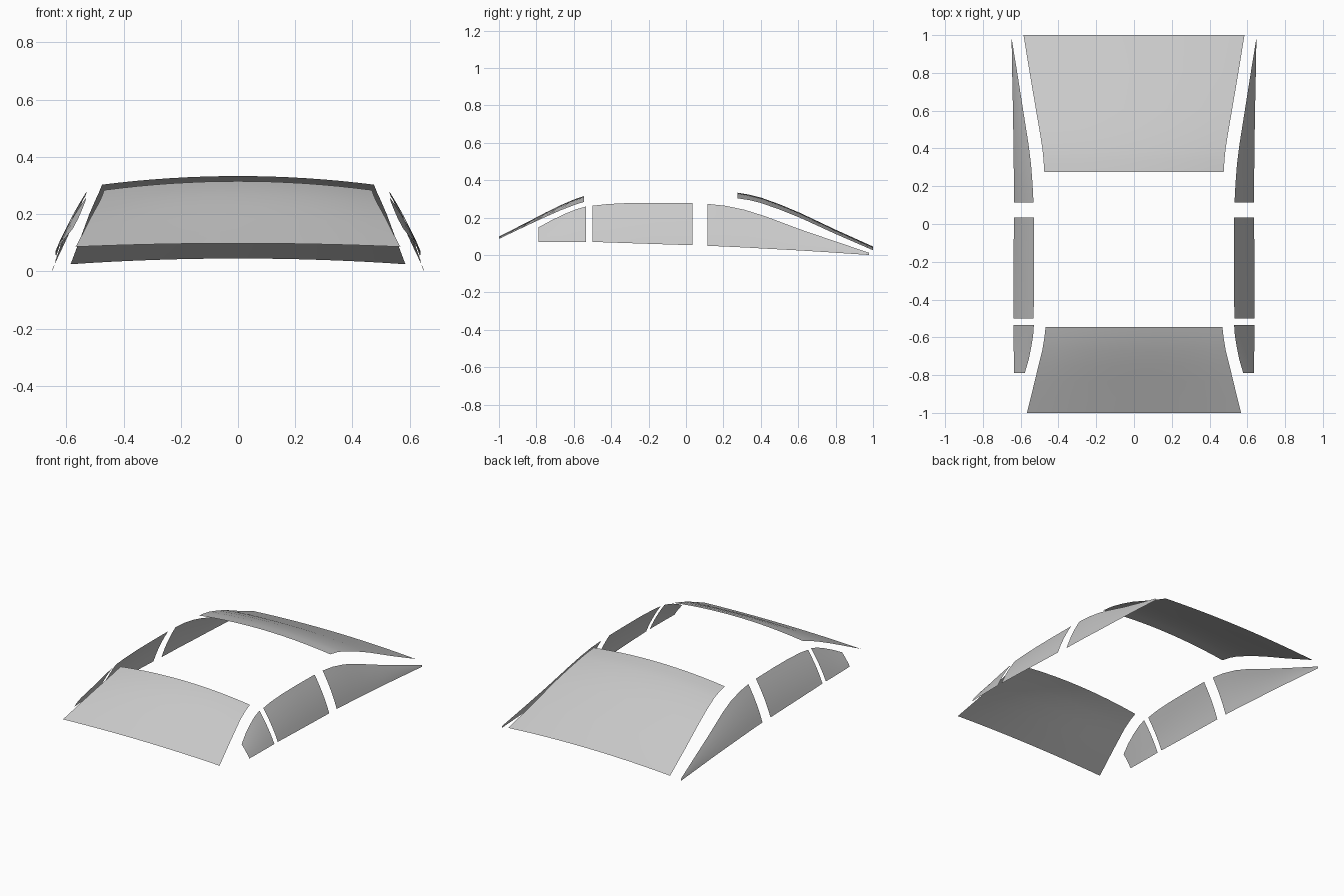
import bpy, bmesh
from mathutils import Vector

if "Cube" in bpy.data.objects:
    bpy.data.objects.remove(bpy.data.objects["Cube"])

glass = bpy.data.materials.new("grey_glass")
glass.diffuse_color = (0.59, 0.59, 0.59, 1)
glass.use_nodes = True
glass.node_tree.nodes["Principled BSDF"].inputs["Base Color"].default_value = glass.diffuse_color


def sheet(name, rows):
    """Skin a grid of points into one smooth open sheet facing outward."""
    bm = bmesh.new()
    grid = [[bm.verts.new(p) for p in row] for row in rows]
    for a, b in zip(grid, grid[1:]):
        for i in range(len(a) - 1):
            f = bm.faces.new((a[i], a[i + 1], b[i + 1], b[i]))
            f.smooth = True
            f.normal_update()
            if f.normal.dot(f.calc_center_median() - Vector((0, 0, -0.5))) < 0:
                f.normal_flip()
    me = bpy.data.meshes.new(name)
    bm.to_mesh(me)
    bm.free()
    me.materials.append(glass)
    ob = bpy.data.objects.new(name, me)
    bpy.context.collection.objects.link(ob)


def crowned(name, stations, n=16):
    """End window: stations are (y, half width, centre z, edge z)."""
    rows = []
    for y, w, zc, ze in stations:
        ts = [2 * i / n - 1 for i in range(n + 1)]
        rows.append([(w * t, y, zc + (ze - zc) * t * t) for t in ts])
    sheet(name, rows)


def side(name, stations, n=6):
    """Side window pair: stations are (y, bottom x, bottom z, top x, top z)."""
    for s, tag in ((1, "right"), (-1, "left")):
        rows = []
        for y, xb, zb, xt, zt in stations:
            row = []
            for i in range(n + 1):
                t = i / n
                bow = 0.14 * (zt - zb) * t * (1 - t)
                row.append((s * (xb + (xt - xb) * t + bow), y, zb + (zt - zb) * t))
            rows.append(row)
        sheet(f"{tag}_{name}", rows)


# Front and rear windows
crowned("front_window", [
    (-1.0, .567, .098, .086), (-.92, .547, .139, .124), (-.834, .526, .183, .165),
    (-.75, .506, .227, .204), (-.67, .486, .266, .239), (-.60, .474, .296, .266),
    (-.545, .468, .315, .284)])
crowned("rear_window", [
    (.275, .475, .333, .303), (.34, .479, .322, .293), (.40, .485, .307, .278),
    (.50, .501, .271, .243), (.61, .520, .225, .199), (.80, .552, .135, .112),
    (1.0, .585, .045, .025)])

# Side windows, front to back
side("front_quarter_window", [
    (-.788, .634, .070, .578, .148), (-.72, .636, .070, .558, .185),
    (-.647, .637, .070, .543, .220), (-.59, .638, .070, .534, .243),
    (-.535, .638, .070, .530, .259)])
side("middle_window", [
    (-.50, .638, .070, .533, .263), (-.42, .638, .067, .530, .272),
    (-.30, .638, .063, .529, .278), (-.15, .637, .058, .529, .279),
    (.035, .636, .052, .530, .277)])
side("rear_quarter_window", [
    (.115, .634, .049, .532, .273), (.21, .635, .045, .537, .263),
    (.315, .637, .040, .545, .241), (.42, .638, .034, .558, .208),
    (.61, .641, .024, .588, .137), (.80, .645, .012, .618, .072),
    (.978, .648, .0, .647, .012)])
